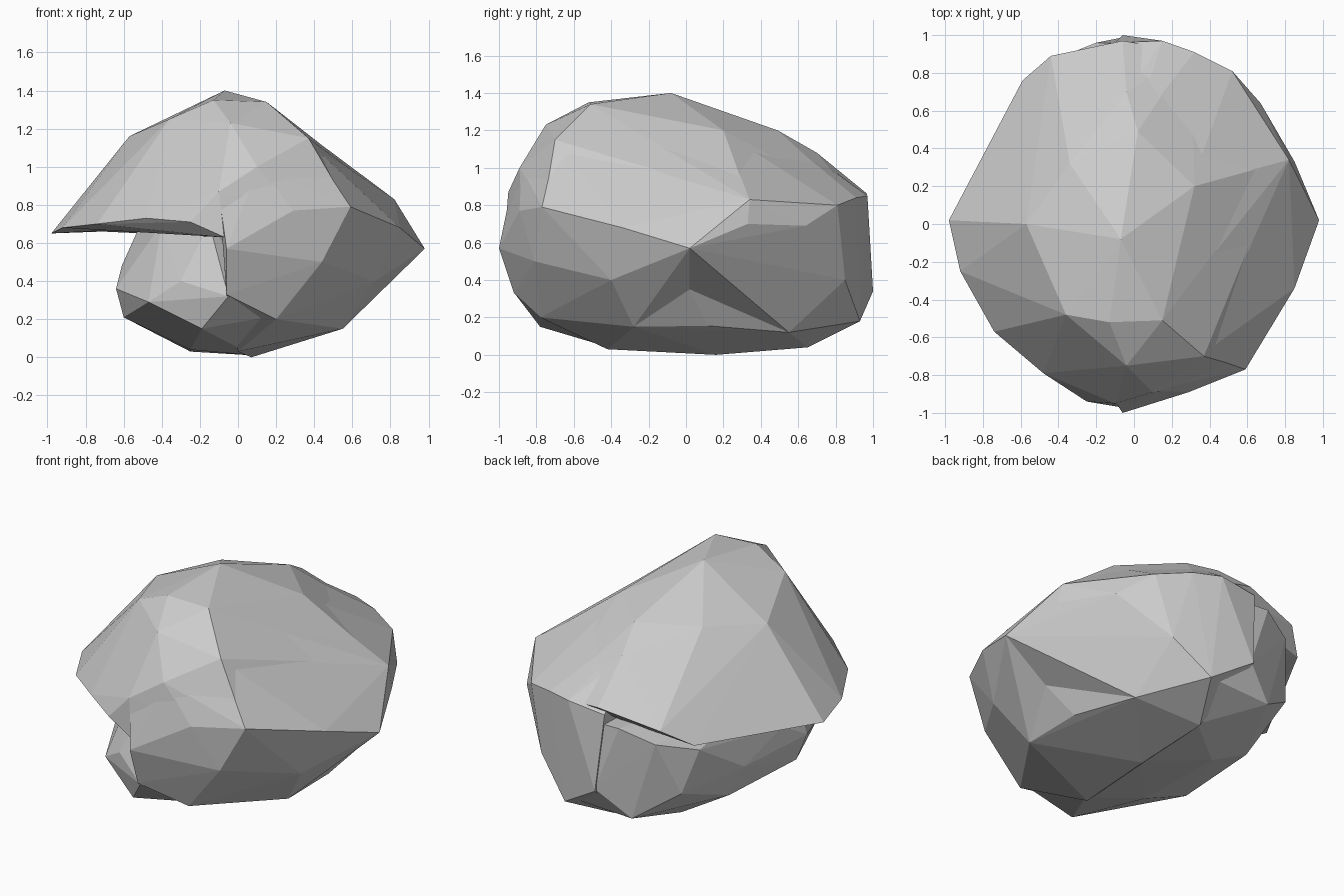
import bpy, bmesh
from mathutils import Vector


def hull(name, points, dents=()):
    """Faceted stone lump: convex hull around corner points, then pushed-in edges."""
    bm = bmesh.new()
    for p in points:
        bm.verts.new(p)
    bmesh.ops.convex_hull(bm, input=bm.verts[:])
    loose = [v for v in bm.verts if not v.link_faces]
    bmesh.ops.delete(bm, geom=loose, context='VERTS')
    for d in map(Vector, dents):
        edge = min(bm.edges, key=lambda e: ((e.verts[0].co + e.verts[1].co) / 2 - d).length)
        _, mid = bmesh.utils.edge_split(edge, edge.verts[0], 0.5)
        for f in list(mid.link_faces):
            near = {e.other_vert(mid) for e in mid.link_edges}
            far = [v for v in f.verts if v != mid and v not in near]
            if far:
                bmesh.utils.face_split(f, mid, far[0])
        mid.co = d
    bmesh.ops.recalc_face_normals(bm, faces=bm.faces[:])
    me = bpy.data.meshes.new(name)
    bm.to_mesh(me)
    bm.free()
    ob = bpy.data.objects.new(name, me)
    bpy.context.collection.objects.link(ob)
    return ob


# Overhanging upper shell with its lip along the left side
crown = hull("rock", [
    (-.07, -.08, 1.4), (.15, -.51, 1.34), (-.13, -.52, 1.35), (-.36, -.48, 1.25),
    (-.04, -.75, 1.23), (.37, -.70, 1.15), (-.57, 0, 1.16), (-.34, .32, 1.2),
    (.02, .49, 1.2), (-.04, .7, 1.08), (.32, .2, 1.2), (.1, -.89, 1.0),
    (-.98, .02, .65), (-.92, -.25, .68), (-.74, -.57, .70), (-.48, -.79, .73),
    (-.25, -.94, .71), (-.07, -.97, .63), (-.1, -.95, .87), (.28, -.88, .78),
    (-.71, .48, .66), (-.59, .76, .68), (-.44, .89, .78),
    (-.06, .97, .86), (.3, .91, .82), (.58, -.76, .79), (.79, .33, .84)],
    dents=[(-.42, -.45, .68)])

# Solid right side, running from top to base
flank = hull("right_flank", [
    (-.06, -1.0, .57), (-.06, -.92, .33), (-.1, -.94, .86), (.11, -.93, .58),
    (.29, -.89, .77), (.11, -.88, 1.0), (.36, -.69, 1.14), (.15, -.5, 1.33),
    (.59, -.77, .79), (.98, .02, .57), (.85, -.34, .68), (.6, .05, .99),
    (.82, .34, .83), (.85, .33, .7), (.67, .64, .69), (.52, .81, .8),
    (.32, .91, .84), (.15, .97, .85), (.44, -.81, .5), (.2, -.78, .2),
    (.72, -.40, .4), (.55, -.28, .15), (.55, .12, .155), (.45, .55, .12),
    (.2, .93, .18), (.42, .85, .4), (.07, .16, 0), (0, -.42, .03),
    (.05, .65, .04), (-.06, 1.0, .34), (-.1, .96, .82), (0, .5, 1.18),
    (.3, .2, 1.19), (-.04, .69, 1.06), (-.03, -.74, 1.21)],
    dents=[(.68, .02, .35)])

# Lower bulge tucked under the lip
bulge = hull("lower_bulge", [
    (-.05, -.91, .32), (-.19, -.78, .15), (-.47, -.66, .29), (-.3, -.76, .4),
    (-.64, -.3, .36), (-.60, -.25, .21), (-.61, -.1, .48), (-.52, 0, .68),
    (-.4, -.45, .7), (-.15, -.7, .7), (-.62, .3, .38), (-.55, .35, .2),
    (-.55, .65, .6), (-.5, .76, .35), (-.4, .88, .68), (-.2, .96, .76),
    (.1, .95, .75), (-.05, .99, .35), (-.25, .9, .18), (-.25, .4, .03),
    (-.25, -.2, .04), (.02, -.41, .04), (.08, .16, .01), (.06, .64, .05),
    (.2, -.76, .22), (.2, .9, .2), (.3, 0, .6)])

# Fuse the lumps into a single stone
for part in (flank, bulge):
    mod = crown.modifiers.new("fuse", 'BOOLEAN')
    mod.operation = 'UNION'
    mod.solver = 'EXACT'
    mod.object = part
bpy.context.view_layer.objects.active = crown
crown.select_set(True)
for mod in list(crown.modifiers):
    bpy.ops.object.modifier_apply(modifier=mod.name)
for part in (flank, bulge):
    bpy.data.objects.remove(part)
